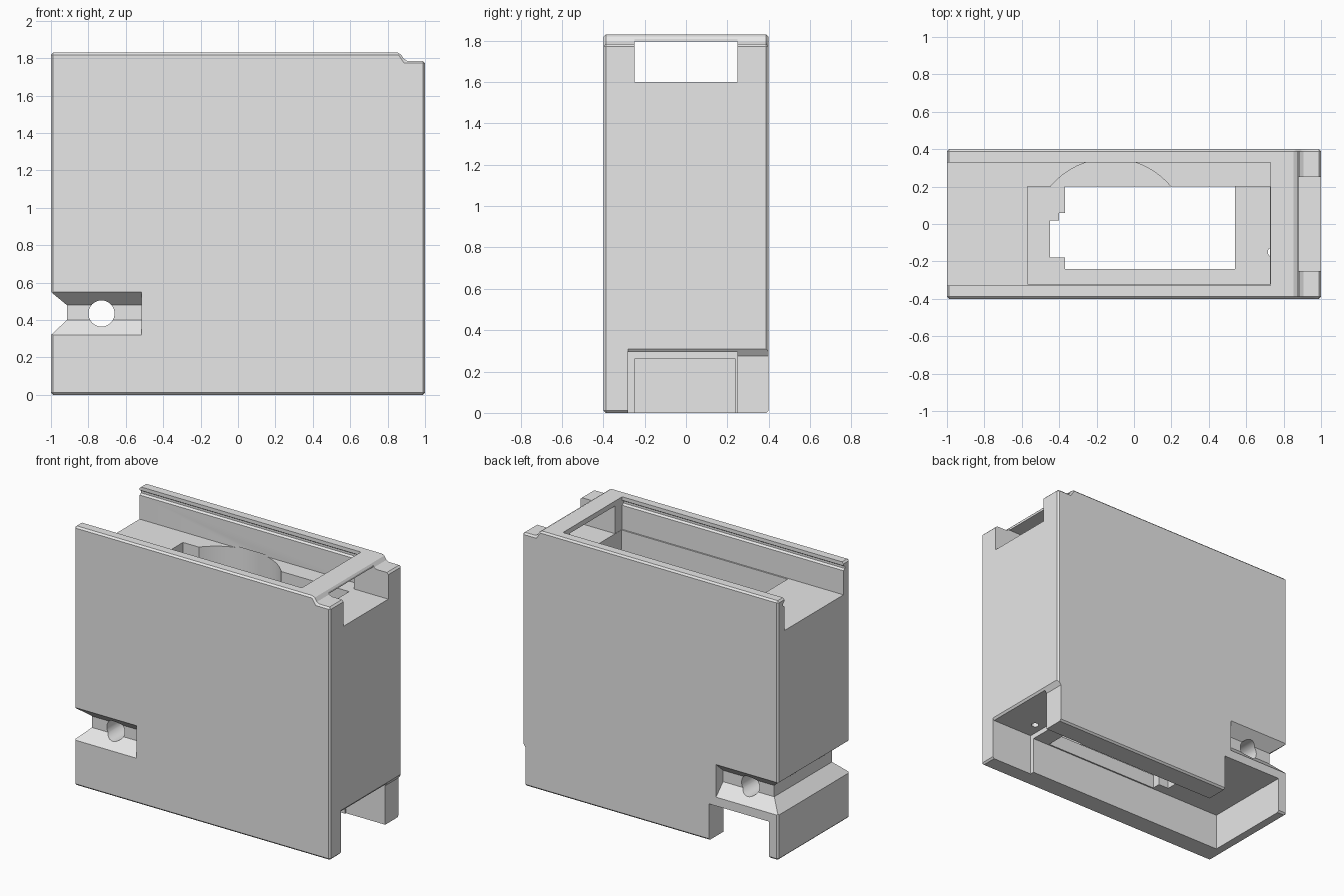
import bpy, bmesh, math
from mathutils import Vector

cube = bpy.data.objects.get("Cube")
if cube:
    bpy.data.objects.remove(cube, do_unlink=True)

grey = bpy.data.materials.new("light_grey")
grey.use_nodes = True
grey.diffuse_color = (0.8, 0.8, 0.8, 1)
grey.node_tree.nodes["Principled BSDF"].inputs["Base Color"].default_value = (0.8, 0.8, 0.8, 1)

# Maps profile (u, v) and sweep distance w to space for each sweep axis
PLACE = {
    "x": lambda u, v, w: (w, u, v),
    "y": lambda u, v, w: (u, w, v),
    "z": lambda u, v, w: (u, v, w),
}


def prism(name, axis, profile, start, end, bevel=0):
    """Closed prism made by sweeping a 2D profile along one axis."""
    bm = bmesh.new()
    face = bm.faces.new([bm.verts.new(PLACE[axis](u, v, start)) for u, v in profile])
    swept = bmesh.ops.extrude_face_region(bm, geom=[face])["geom"]
    step = Vector(PLACE[axis](0, 0, end - start))
    bmesh.ops.translate(bm, vec=step, verts=[g for g in swept if isinstance(g, bmesh.types.BMVert)])
    bmesh.ops.recalc_face_normals(bm, faces=bm.faces[:])
    if bevel:
        bmesh.ops.bevel(bm, geom=bm.edges[:], offset=bevel, segments=1, affect="EDGES")
    mesh = bpy.data.meshes.new(name)
    bm.to_mesh(mesh)
    bm.free()
    mesh.materials.append(grey)
    obj = bpy.data.objects.new(name, mesh)
    bpy.context.collection.objects.link(obj)
    return obj


def arc(cx, cy, r, a0, a1, n):
    angles = [math.radians(a0 + (a1 - a0) * i / n) for i in range(n + 1)]
    return [(cx + r * math.cos(a), cy + r * math.sin(a)) for a in angles]


# Housing: side outline with the stepped top corner, chamfered all round
housing = prism("housing", "y", [(-1, 0), (1, 0), (1, 1.785), (0.895, 1.785),
                                 (0.865, 1.83), (-1, 1.83)], -0.4, 0.4, 0.012)


def cut(axis, profile, start, end):
    tool = prism("cutter", axis, profile, start, end)
    tool.hide_render = True
    mod = housing.modifiers.new("cut", "BOOLEAN")
    mod.operation, mod.solver, mod.object = "DIFFERENCE", "EXACT", tool
    bpy.context.view_layer.objects.active = housing
    bpy.ops.object.modifier_apply(modifier=mod.name)
    bpy.data.objects.remove(tool, do_unlink=True)


def cut_box(x0, x1, y0, y1, z0, z1):
    cut("z", [(x0, y0), (x1, y0), (x1, y1), (x0, y1)], z0, z1)


# Sliding lid channel with undercut side grooves, open at one end
W, LIP = 0.33, 0.345
cut("x", [(-W, 1.6), (W, 1.6), (W, 1.77), (LIP, 1.78), (LIP, 1.795), (W, 1.805), (W, 1.9),
          (-W, 1.9), (-W, 1.805), (-LIP, 1.795), (-LIP, 1.78), (-W, 1.77)], -1.1, 0.73)

# Window under the cross beam and notch in the end wall
cut_box(0.7, 1.1, -0.25, 0.25, 1.6, 1.795)
cut_box(0.88, 1.1, -0.25, 0.25, 1.7, 1.9)

# Deep pocket with a round bulge
cut_box(-0.57, 0.728, -0.32, 0.2, 0.36, 1.65)
cut("z", [(0.2, 0.19)] + arc(-0.125, -0.07, 0.42, 38.5, 141.5, 24) + [(-0.45, 0.19)], 0.361, 1.61)

# Opening through the pocket floor, stepped at one end
for x0, x1, y0, y1 in [(-0.37, 0.54, -0.24, 0.2), (-0.4, -0.36, -0.18, 0.06),
                       (-0.45, -0.39, -0.18, 0.02)]:
    cut_box(x0, x1, y0, y1, 0.1, 0.5)

# Underside cavity, taller end bay and blind screw hole
cut_box(-0.93, 0.68, -0.25, 0.24, -0.1, 0.26)
cut_box(0.67, 1.1, -0.28, 0.25, -0.1, 0.295)
cut("z", arc(0.74, -0.15, 0.025, 0, 345, 23), 0.2, 0.5)

# Chamfered relief over the end opening, and the opening in the back wall
cut("y", [(0.975, -0.1), (1.1, -0.1), (1.1, 0.31), (1, 0.31), (0.975, 0.275)], -0.28, 0.5)
cut_box(-0.93, -0.46, 0.2, 0.5, -0.1, 0.258)

# Strap groove wrapping three faces, with a cross hole
for s in (-1, 1):
    cut("x", [(s * 0.42, 0.3), (s * 0.4, 0.32), (s * 0.322, 0.4), (s * 0.322, 0.48),
              (s * 0.4, 0.55), (s * 0.42, 0.568)], -1.1, -0.515)
cut("y", [(-1.02, 0.3), (-1, 0.32), (-0.915, 0.4), (-0.915, 0.48),
          (-1, 0.55), (-1.02, 0.568)], -0.5, 0.5)
cut("y", arc(-0.73, 0.435, 0.07, 0, 348.75, 31), -0.5, 0.5)

# Shading: smooth curves, sharp edges
bpy.ops.object.select_all(action="DESELECT")
housing.select_set(True)
bpy.context.view_layer.objects.active = housing
bpy.ops.object.shade_smooth_by_angle(angle=math.radians(25))
